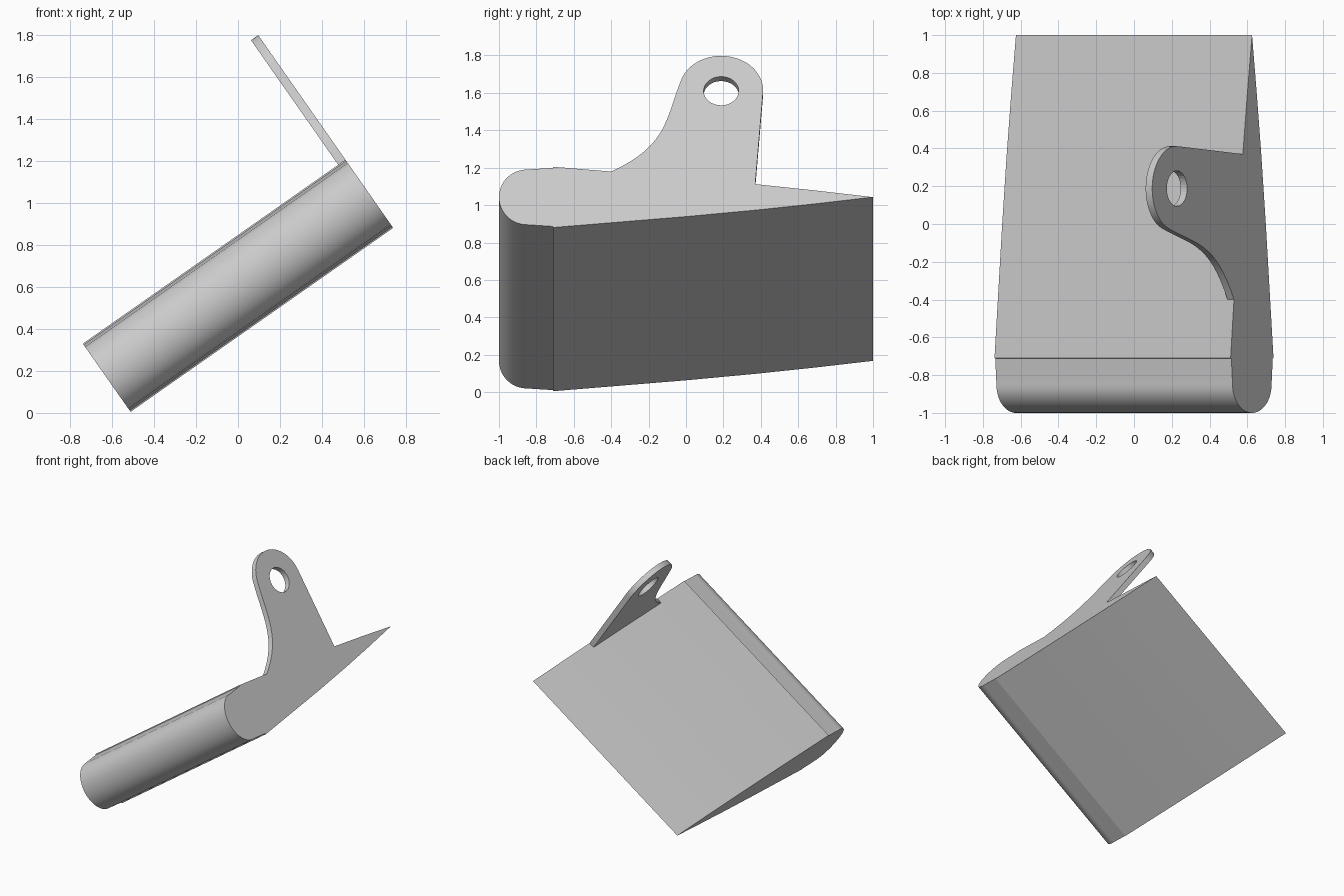
import bpy, bmesh
from math import sin, cos, pi, radians
from mathutils import Vector

if "Cube" in bpy.data.objects:
    bpy.data.objects.remove(bpy.data.objects["Cube"])

TILT = radians(-35)
CENTRE = Vector((0, 0, 0.605))
HALF_SPAN = 0.763

grey = bpy.data.materials.new("plain grey")
grey.use_nodes = True
grey.diffuse_color = (0.6, 0.6, 0.6, 1)
grey.node_tree.nodes["Principled BSDF"].inputs["Base Color"].default_value = (0.6, 0.6, 0.6, 1)


def extrude_profile(name, profile, x0, x1):
    """Prism from a (y, thickness) outline, tilted about the y axis."""
    bm = bmesh.new()
    face = bm.faces.new([bm.verts.new((x0, y, w)) for y, w in profile])
    new = bmesh.ops.extrude_face_region(bm, geom=[face])["geom"]
    bmesh.ops.translate(bm, vec=(x1 - x0, 0, 0),
                        verts=[g for g in new if isinstance(g, bmesh.types.BMVert)])
    bmesh.ops.recalc_face_normals(bm, faces=bm.faces)
    mesh = bpy.data.meshes.new(name)
    bm.to_mesh(mesh)
    bm.free()
    obj = bpy.data.objects.new(name, mesh)
    bpy.context.collection.objects.link(obj)
    obj.rotation_euler.y = TILT
    obj.location = CENTRE
    mesh.materials.append(grey)
    return obj


def arc(cy, cw, ry, rw, start, end, steps):
    angles = [radians(start + (end - start) * i / steps) for i in range(steps + 1)]
    return [(cy + ry * cos(a), cw + rw * sin(a)) for a in angles]


def bezier(p0, p1, p2, p3, steps):
    pts = [Vector(p) for p in (p0, p1, p2, p3)]
    result = []
    for i in range(steps + 1):
        t = i / steps
        s = 1 - t
        v = pts[0] * s**3 + pts[1] * 3 * s * s * t + pts[2] * 3 * s * t * t + pts[3] * t**3
        result.append((v.x, v.y))
    return result


def smooth(obj):
    bpy.ops.object.select_all(action="DESELECT")
    obj.select_set(True)
    bpy.context.view_layer.objects.active = obj
    bpy.ops.object.shade_smooth_by_angle(angle=radians(25))


# Tapered blade with a round nose, slightly stepped in where the skin starts
skin = [(0.68, 0.045), (0.37, 0.085), (0, 0.127), (-0.4, 0.167), (-0.71, 0.198)]
upper = skin + [(-0.712, 0.191)]
nose = arc(-0.85, 0, 0.15, 0.18, 90, 270, 32)
lower = [(y, -w) for y, w in reversed(upper)]
blade = extrude_profile("blade", [(1, 0)] + upper + nose + lower, -HALF_SPAN, HALF_SPAN)
smooth(blade)

# Control horn: flat lug standing on the blade, flush with its left end
lug = arc(0.188, 0.698, 0.224, 0.224, -4, 160, 32)
flare = bezier(lug[-1], (-0.11, 0.52), (-0.09, 0.34), (-0.4, 0.167), 16)
horn = extrude_profile("control_horn",
                       lug + flare[1:] + [(0, 0.127), (0.37, 0.085)],
                       HALF_SPAN - 0.042, HALF_SPAN)

# Round pin hole through the horn
cutter = extrude_profile("pin_hole_cutter", arc(0.188, 0.693, 0.094, 0.094, 0, 348.75, 31),
                         HALF_SPAN - 0.2, HALF_SPAN + 0.2)
cutter.hide_render = True
cutter.hide_viewport = True
hole = horn.modifiers.new("pin hole", "BOOLEAN")
hole.operation = "DIFFERENCE"
hole.solver = "EXACT"
hole.object = cutter
smooth(horn)
